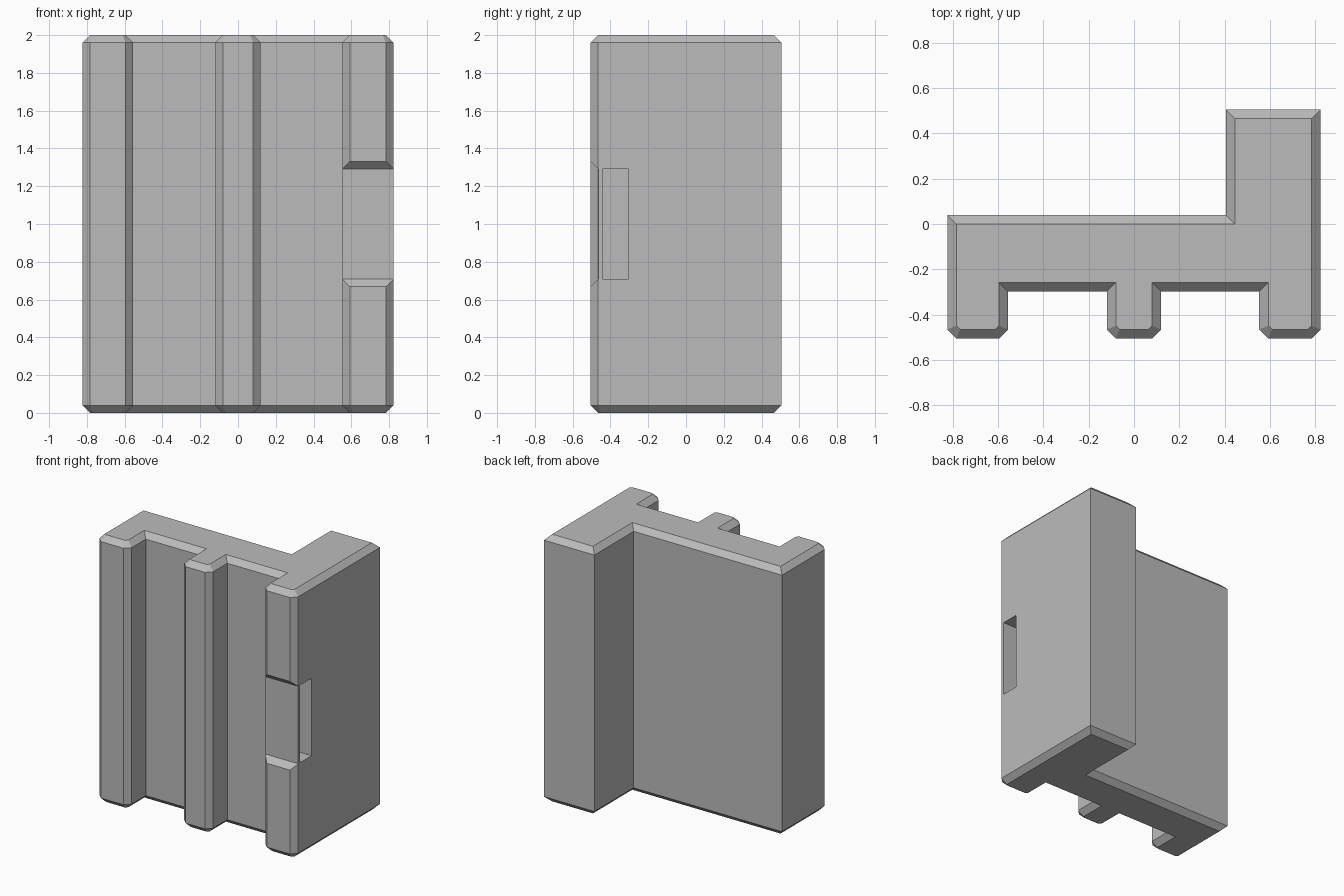
import bpy, bmesh
from mathutils import Vector

cube = bpy.data.objects.get("Cube")
if cube:
    bpy.data.objects.remove(cube)

HEIGHT, BEVEL = 2.0, 0.04
FRONT, RECESS = -0.505, -0.298

grey = bpy.data.materials.new("plain grey")
grey.diffuse_color = (0.5, 0.5, 0.5, 1)
grey.use_nodes = True
grey.node_tree.nodes["Principled BSDF"].inputs["Base Color"].default_value = (0.5, 0.5, 0.5, 1)


def inset(points, d):
    """Move every side of a counter-clockwise outline inward by d."""
    pts = [Vector(p) for p in points]
    result = []
    for i, p in enumerate(pts):
        a = (p - pts[i - 1]).normalized()
        b = (pts[(i + 1) % len(pts)] - p).normalized()
        na, nb = Vector((-a.y, a.x)), Vector((-b.y, b.x))
        result.append(p + (na + nb) * d / (1 + na.dot(nb)))
    return result


def loft(name, rings):
    """Skin a stack of equal rings and cap both ends."""
    bm = bmesh.new()
    loops = [[bm.verts.new(v) for v in ring] for ring in rings]
    n = len(loops[0])
    for low, high in zip(loops, loops[1:]):
        for i in range(n):
            j = (i + 1) % n
            bm.faces.new((low[i], low[j], high[j], high[i]))
    bm.faces.new(loops[0][::-1])
    bm.faces.new(loops[-1])
    bmesh.ops.recalc_face_normals(bm, faces=bm.faces)
    mesh = bpy.data.meshes.new(name)
    bm.to_mesh(mesh)
    bm.free()
    mesh.materials.append(grey)
    obj = bpy.data.objects.new(name, mesh)
    bpy.context.collection.objects.link(obj)
    return obj


def rib(x0, x1):
    """Front rib outline with clipped corners."""
    return [(x0, RECESS), (x0, FRONT + BEVEL), (x0 + BEVEL, FRONT),
            (x1 - BEVEL, FRONT), (x1, FRONT + BEVEL), (x1, RECESS)]


# Ribbed wall with a deep return on the left side
outline = rib(-0.823, -0.555)[1:] + rib(-0.12, 0.12) + rib(0.552, 0.823)[:-1]
outline += [(0.823, 0.505), (0.405, 0.505), (0.405, 0.04), (-0.823, 0.04)]
small = inset(outline, BEVEL)
wall = loft("ribbed_wall", [
    [(p[0], p[1], z) for p in ring]
    for ring, z in ((small, 0), (outline, BEVEL), (outline, HEIGHT - BEVEL), (small, HEIGHT))])


def cut(name, section, x0, x1):
    """Cut a (y, z) section running along x out of the wall."""
    cutter = loft(name, [[(x, y, z) for y, z in section] for x in (x0, x1)])
    cutter.hide_render = True
    cutter.hide_set(True)
    cutter.display_type = 'WIRE'
    mod = wall.modifiers.new(name, 'BOOLEAN')
    mod.operation, mod.solver, mod.object = 'DIFFERENCE', 'EXACT', cutter
    return cutter


# Shallow notch with sloped ends across the rib front
cutters = [cut("notch_cutter", [(-0.463, 0.71), (-0.463, 1.29), (-0.553, 1.38), (-0.553, 0.62)], 0.5, 0.9)]
# Strap slot through the rib behind the notch
cutters.append(cut("slot_cutter", [(-0.443, 0.71), (-0.305, 0.71), (-0.305, 1.29), (-0.443, 1.29)], 0.5, 0.9))

# Bake the cuts and drop the cutters
bpy.context.view_layer.update()
baked = bpy.data.meshes.new_from_object(wall.evaluated_get(bpy.context.evaluated_depsgraph_get()))
wall.modifiers.clear()
wall.data = baked
for cutter in cutters:
    bpy.data.objects.remove(cutter)
